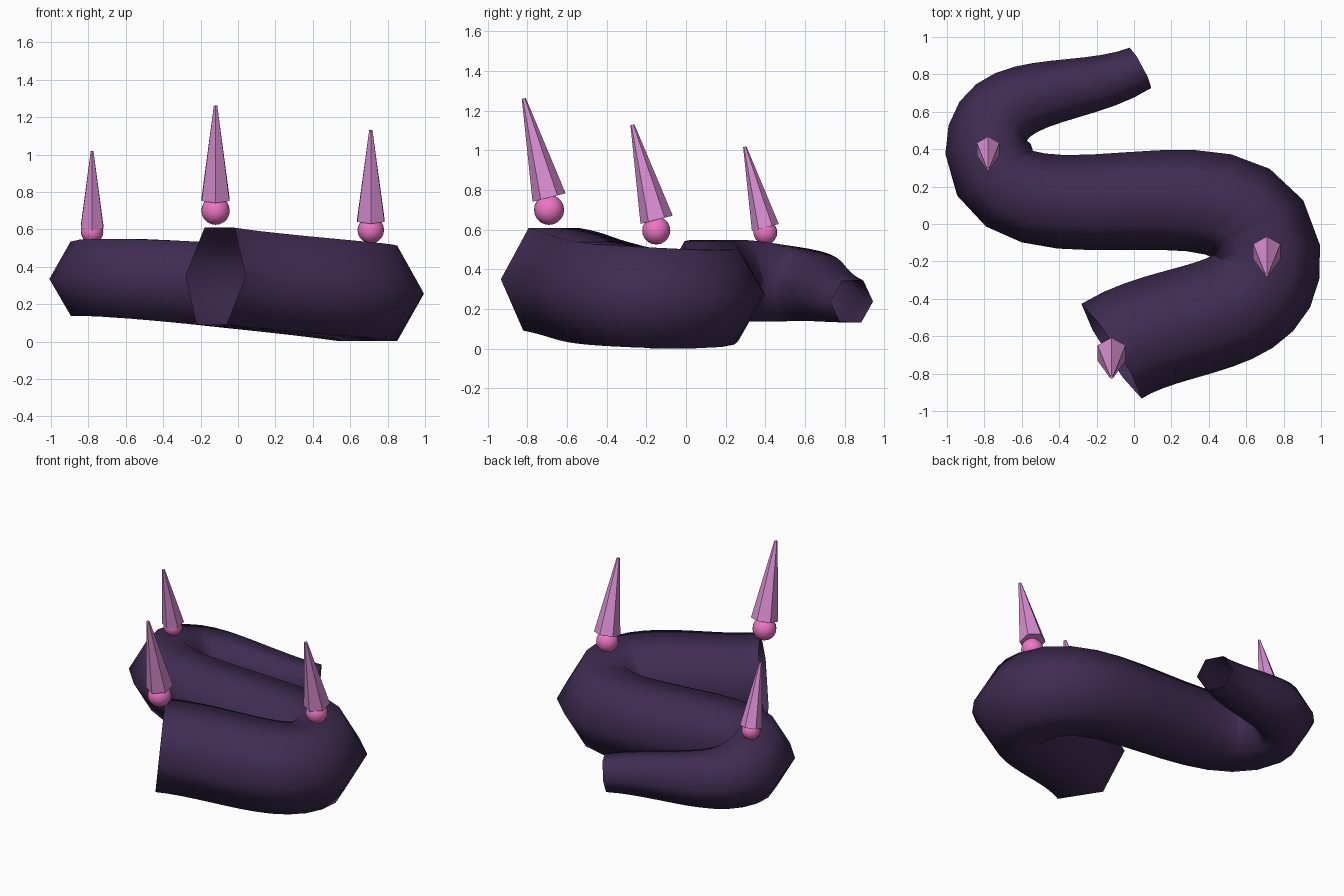
import bpy
from math import sin, cos

if "Cube" in bpy.data.objects:
    bpy.data.objects.remove(bpy.data.objects["Cube"])


def material(name, rgb):
    m = bpy.data.materials.new(name)
    m.diffuse_color = (*rgb, 1)
    m.use_nodes = True
    m.node_tree.nodes["Principled BSDF"].inputs["Base Color"].default_value = m.diffuse_color
    return m


body_mat = material("dark_purple", (0.05, 0.025, 0.085))
spike_mat = material("pale_violet", (0.70, 0.27, 0.65))
ball_mat = material("pink", (0.85, 0.18, 0.55))

# Winding tapered body: auto-handled path with a six-sided bevel, open ends
path = [((-0.12, -0.68, 0.35), 0.300),
        ((0.705, -0.155, 0.255), 0.292),
        ((-0.78, 0.40, 0.335), 0.230),
        ((0.035, 0.835, 0.238), 0.122)]
curve = bpy.data.curves.new("body", 'CURVE')
curve.dimensions = '3D'
curve.twist_mode = 'Z_UP'
curve.bevel_depth = 1.0
curve.bevel_resolution = 1
curve.resolution_u = 12
spline = curve.splines.new('BEZIER')
spline.bezier_points.add(len(path) - 1)
for point, (co, radius) in zip(spline.bezier_points, path):
    point.co = co
    point.radius = radius
    point.handle_left_type = point.handle_right_type = 'AUTO'
body = bpy.data.objects.new("body", curve)
bpy.context.collection.objects.link(body)
curve.materials.append(body_mat)

# Balls with leaning six-sided spikes on the first three path points
# (ball centre, ball radius, spike base centre, spike radius, spike length)
TILT = 0.25
growths = [((-0.12, -0.69, 0.70), 0.076, (-0.12, -0.69, 0.762), 0.086, 0.515),
           ((0.71, -0.15, 0.596), 0.071, (0.71, -0.148, 0.650), 0.084, 0.494),
           ((-0.78, 0.40, 0.585), 0.060, (-0.78, 0.40, 0.611), 0.070, 0.420)]
for i, (ball, ball_r, base, r, length) in enumerate(growths, 1):
    bpy.ops.mesh.primitive_uv_sphere_add(segments=16, ring_count=10, radius=ball_r, location=ball)
    ob = bpy.context.object
    ob.name = f"ball_{i}"
    ob.data.materials.append(ball_mat)
    bpy.ops.object.shade_smooth()

    centre = (base[0], base[1] - sin(TILT) * length / 2, base[2] + cos(TILT) * length / 2)
    bpy.ops.mesh.primitive_cone_add(vertices=6, radius1=r, radius2=r * 0.12, depth=length,
                                    location=centre, rotation=(TILT, 0, 0))
    ob = bpy.context.object
    ob.name = f"spike_{i}"
    ob.data.materials.append(spike_mat)
